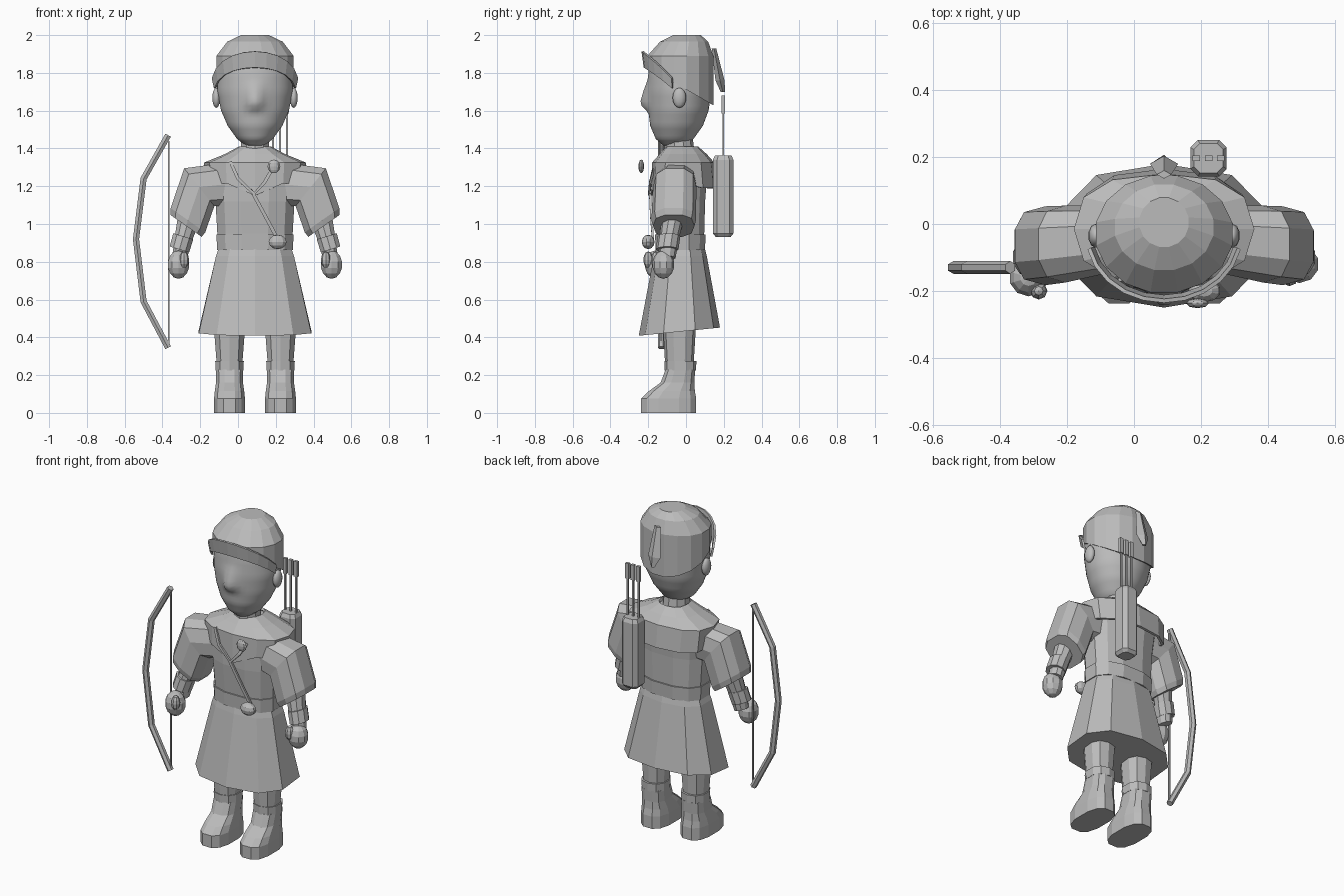
import bpy, bmesh, math
from mathutils import Vector

if "Cube" in bpy.data.objects:
    bpy.data.objects.remove(bpy.data.objects["Cube"])

MID = 0.09  # x of the figure's centre line

grey = bpy.data.materials.new("plain grey")
grey.use_nodes = True
grey.diffuse_color = (0.5, 0.5, 0.5, 1)
grey.node_tree.nodes["Principled BSDF"].inputs["Base Color"].default_value = (0.5, 0.5, 0.5, 1)


def finish(name, bm, smooth=0):
    bmesh.ops.recalc_face_normals(bm, faces=bm.faces)
    mesh = bpy.data.meshes.new(name)
    bm.to_mesh(mesh)
    bm.free()
    mesh.materials.append(grey)
    ob = bpy.data.objects.new(name, mesh)
    bpy.context.collection.objects.link(ob)
    if smooth:
        bpy.ops.object.select_all(action='DESELECT')
        ob.select_set(True)
        bpy.context.view_layer.objects.active = ob
        bpy.ops.object.shade_smooth_by_angle(angle=math.radians(smooth))
    return ob


def skin(bm, rows, closed=True, caps=True):
    """Join rows of points with quads."""
    vs = [[bm.verts.new(p) for p in row] for row in rows]
    n = len(vs[0])
    for a, b in zip(vs, vs[1:]):
        for i in range(n if closed else n - 1):
            j = (i + 1) % n
            bm.faces.new((a[i], a[j], b[j], b[i]))
    if caps:
        bm.faces.new(vs[0])
        bm.faces.new(vs[-1])


def loft(name, rings, n=12, power=1.0, smooth=0, caps=True, turn=0.5):
    """Rings are (x, y, z, rx, ry, slope along x, slope along y)."""
    bm = bmesh.new()
    rows = []
    for ring in rings:
        x, y, z, rx, ry, sx, sy = tuple(ring) + (0,) * (7 - len(ring))
        row = []
        for i in range(n):
            a = 2 * math.pi * (i + turn) / n
            c, s = math.cos(a), math.sin(a)
            dx = rx * math.copysign(abs(c) ** power, c)
            dy = ry * math.copysign(abs(s) ** power, s)
            row.append((x + dx, y + dy, z + sx * dx + sy * dy))
        rows.append(row)
    skin(bm, rows, caps=caps)
    return finish(name, bm, smooth)


def rod(name, points, width, depth, n=4):
    """Bar along a path lying mostly in the front plane."""
    bm = bmesh.new()
    pts = [Vector(p) for p in points]
    rows = []
    for i, p in enumerate(pts):
        t = (pts[min(i + 1, len(pts) - 1)] - pts[max(i - 1, 0)]).normalized()
        side = Vector((0, 1, 0)).cross(t).normalized()
        out = t.cross(side)
        rows.append([p + side * width * math.cos(a) + out * depth * math.sin(a)
                     for a in (2 * math.pi * (k + 0.5) / n for k in range(n))])
    skin(bm, rows)
    return finish(name, bm)


def ball(name, centre, radii, u=10, v=7, smooth=0):
    bm = bmesh.new()
    bmesh.ops.create_uvsphere(bm, u_segments=u, v_segments=v, radius=1)
    bmesh.ops.scale(bm, vec=radii, verts=bm.verts)
    bmesh.ops.translate(bm, vec=centre, verts=bm.verts)
    return finish(name, bm, smooth)


# Head: egg shape with the nose pulled out of the front
keys = [(1.415, -.06, .05, .06), (1.45, -.06, .095, .1), (1.52, -.05, .145, .14),
        (1.6, -.04, .18, .16), (1.7, -.035, .2, .17), (1.8, -.03, .2, .17), (1.9, -.03, .18, .15)]
rings = []
for a, b in zip(keys, keys[1:]):
    for k in range(4):
        z, y, rx, ry = (p + (q - p) * k / 4 for p, q in zip(a, b))
        rings.append((MID, y, z, rx, ry))
head = loft("head", rings, 40, 1, smooth=50)
for v in head.data.vertices:
    x, y, z = v.co
    if y < -0.1:
        lift = max(0, min((1.77 - z) / 0.135, (z - 1.59) / 0.045))
        v.co.y -= 0.05 * lift * math.exp(-((x - MID) / 0.04) ** 2)
loft("neck", [(MID, -.03, 1.3, .085, .085), (MID, -.04, 1.46, .075, .075)], 10)

# Cap with turned-up front brim and feather
loft("cap", [(MID, -.03, 1.73, .208, .178, 0, -.58), (MID, -.03, 1.89, .208, .178),
             (MID, -.01, 1.965, .15, .13), (MID, .005, 2.0, .075, .075)], 16)
bm = bmesh.new()
rows = []
for low, high_r in ((True, .004), (False, .016)):
    row = []
    for k in range(11):
        t = k / 5 - 1
        a = t * math.radians(78)
        z = 1.83 - .11 * t * t if low else 1.915 - .14 * t * t
        row.append((MID + (.208 + high_r) * math.sin(a), -.03 - (.178 + high_r) * math.cos(a), z))
    rows.append(row)
skin(bm, rows, closed=False, caps=False)
brim = finish("cap_brim", bm)
brim.modifiers.new("thickness", 'SOLIDIFY').thickness = 0.012
loft("feather", [(MID, .195, 1.7, .012, .012), (MID, .18, 1.76, .042, .024),
                 (MID, .148, 1.93, .022, .012)], 4, turn=0)

# Torso, belt and skirt
loft("tunic_body", [(MID, -.03, .86, .2, .125), (MID, -.03, .95, .205, .13),
                    (MID, -.035, 1.12, .215, .14), (MID, -.03, 1.25, .23, .145),
                    (MID, -.03, 1.33, .21, .13), (MID, -.03, 1.39, .1, .09)], 12, .8)
loft("belt", [(MID, -.03, .863, .206, .134), (MID, -.03, .945, .21, .138)], 12, .8)
loft("skirt", [(MID, -.03, .87, .2, .13), (MID, -.03, .83, .215, .14),
               (MID, -.035, .43, .31, .215, 0, .1)], 10, .8)

# Shoulder cape: collar, shoulder slope and hanging edge, deeper at the front point
cape = loft("shoulder_cape", [(MID, -.02, 1.41, .085, .085), (MID, -.015, 1.37, .16, .125),
                              (MID, -.015, 1.325, .27, .165), (MID, -.01, 1.215, .26, .175)],
            12, .8, caps=False, turn=0)
for v in cape.data.vertices:
    if v.co.z < 1.3:
        if v.co.y < -.15 and abs(v.co.x - MID) < .02:
            v.co.z = 1.15
        elif v.co.y > .05:
            v.co.z = 1.19
cape.modifiers.new("thickness", 'SOLIDIFY').thickness = 0.015

# Neck cord, chest strap, brooch and belt pouch
rod("neck_cord", [(-.04, -.165, 1.33), (.0, -.185, 1.24), (.085, -.195, 1.16),
                  (.14, -.19, 1.22), (.18, -.17, 1.29)], .012, .008)
rod("chest_strap", [(.08, -.19, 1.16), (.14, -.185, 1.05), (.21, -.175, .92)], .013, .008)
ball("brooch", (.19, -.237, 1.305), (.034, .015, .036), 8, 6)
ball("belt_pouch", (.21, -.2, .905), (.05, .034, .038), 10, 6)

for s, side in ((-1, "right"), (1, "left")):
    def at(dx, y, z, rx, ry, slope=0, sy=0):
        return (MID + s * dx, y, z, rx, ry, s * slope, sy)

    # Sleeve, forearm, cuff and hand
    loft(side + "_sleeve", [at(.16, -.045, 1.21, .03, .1, 3.8), at(.295, -.06, 1.195, .083, .115, 1.25),
                            at(.355, -.065, 1.02, .095, .118, .7), at(.365, -.065, .99, .086, .11, .7)],
         10, .75)
    loft(side + "_forearm", [at(.35, -.07, 1.03, .06, .06, .3), at(.38, -.09, .92, .047, .052, .3),
                             at(.4, -.1, .82, .04, .045, .3)], 10)
    loft(side + "_cuff", [at(.38, -.09, .935, .056, .06, .3), at(.4, -.1, .865, .054, .06, .3)], 10)
    ball(side + "_hand", (MID + s * .405, -.12 if s > 0 else -.16, .785), (.06, .058, .075), 10, 7)
    ball(side + "_thumb", (MID + s * .375, -.16 if s > 0 else -.2, .81), (.026, .026, .045), 8, 6)
    ball(side + "_ear", (MID + s * .205, -.035, 1.668), (.022, .036, .053), 10, 8, smooth=60)

    # Leg and boot
    loft(side + "_leg", [at(.135, -.035, .25, .07, .075), at(.135, -.035, .5, .09, .09)], 10, .85)
    loft(side + "_boot_cuff", [at(.135, -.03, .225, .077, .083), at(.135, -.03, .275, .079, .085)], 10, .85)
    loft(side + "_boot", [at(.135, -.092, 0, .084, .15), at(.135, -.092, .075, .084, .15),
                          at(.135, -.075, .115, .08, .125), at(.135, -.045, .16, .073, .092),
                          at(.135, -.03, .23, .074, .08)], 12, .75)

# Quiver with three arrows
Q = (.223, .197)
loft("quiver", [(*Q, .932, .042, .042), (*Q, .95, .057, .057), (*Q, 1.34, .057, .057),
                (*Q, 1.362, .046, .046)], 8, .6)
for k in (-1, 0, 1):
    x = Q[0] + k * .037
    rod("arrow_shaft", [(x, Q[1], 1.3), (x, Q[1], 1.6)], .007, .007)
    rod("arrow_fletching", [(x, Q[1], 1.585), (x, Q[1], 1.6), (x, Q[1], 1.68)], .016, .012)

# Bow and string
rod("bow", [(-.37, -.13, 1.47), (-.5, -.13, 1.24), (-.54, -.13, .92),
            (-.5, -.13, .59), (-.37, -.13, .345)], .019, .019, 6)
rod("bow_string", [(-.367, -.13, 1.44), (-.367, -.13, .37)], .006, .006)
